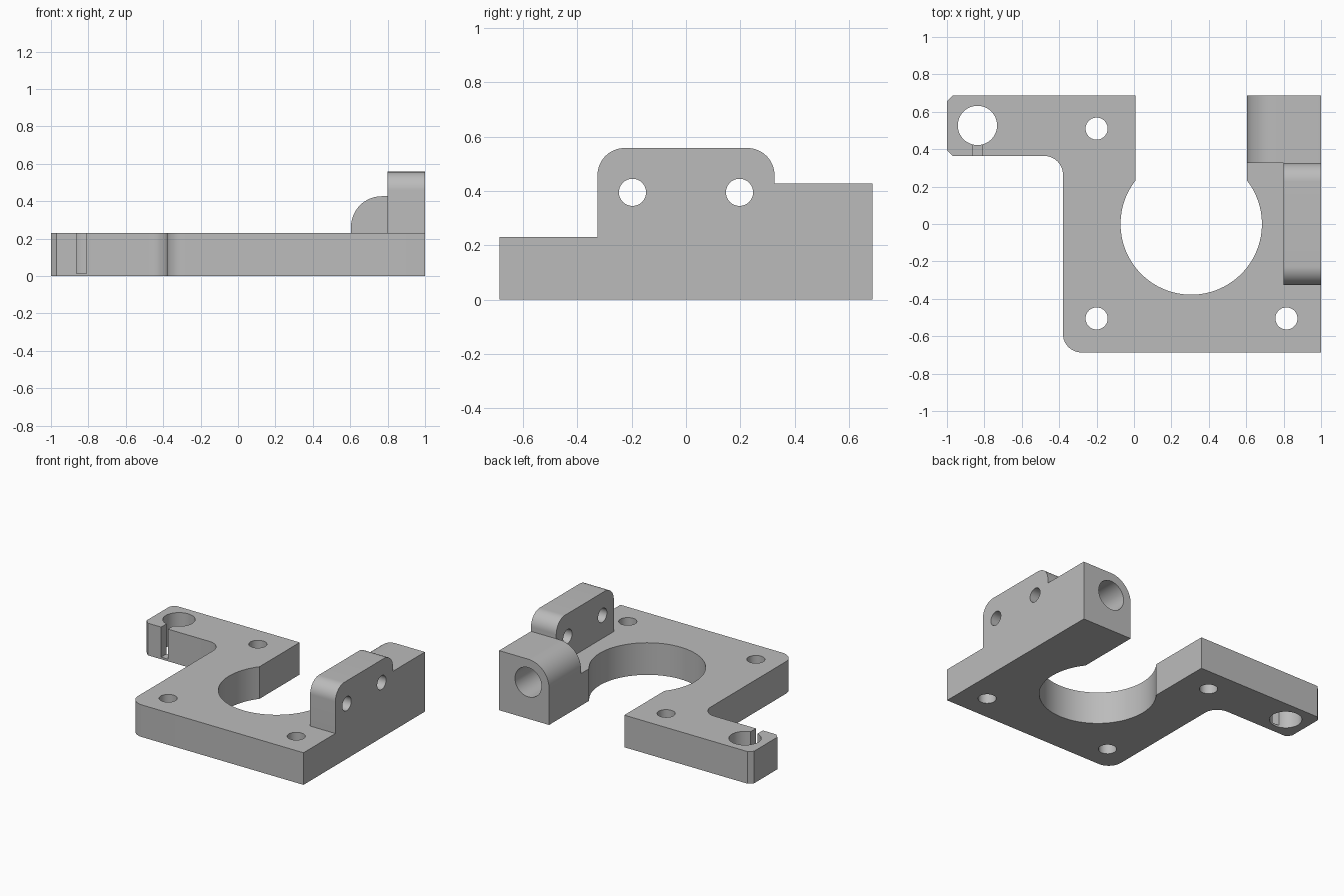
import bpy, math
from mathutils import Matrix, Vector

cube = bpy.data.objects.get("Cube")
if cube:
    bpy.data.objects.remove(cube, do_unlink=True)

grey = bpy.data.materials.new("plain grey")
grey.use_nodes = True
colour = (0.5, 0.5, 0.5, 1)
grey.diffuse_color = colour
grey.node_tree.nodes["Principled BSDF"].inputs["Base Color"].default_value = colour


def arc(cx, cy, r, start, end, steps=16):
    """Points on an arc, angles in degrees."""
    angles = [math.radians(start + (end - start) * i / steps) for i in range(steps + 1)]
    return [(cx + r * math.cos(a), cy + r * math.sin(a)) for a in angles]


def prism(name, outline, low, high, axis="z"):
    """Extrude a closed outline along an axis; (u, v) is the plane across it."""
    place = {"x": lambda u, v, w: (w, u, v),
             "y": lambda u, v, w: (u, w, v),
             "z": lambda u, v, w: (u, v, w)}[axis]
    n = len(outline)
    verts = [place(u, v, w) for w in (low, high) for u, v in outline]
    faces = [list(range(n))[::-1], list(range(n, 2 * n))]
    faces += [(i, (i + 1) % n, n + (i + 1) % n, n + i) for i in range(n)]
    if axis == "y":
        faces = [list(f)[::-1] for f in faces]
    mesh = bpy.data.meshes.new(name)
    mesh.from_pydata(verts, [], faces)
    mesh.materials.append(grey)
    obj = bpy.data.objects.new(name, mesh)
    bpy.context.collection.objects.link(obj)
    return obj


def hole(u, v, r, low, high, axis="z"):
    cutter = prism("hole_cutter", arc(u, v, r, 0, 360, 48)[:-1], low, high, axis)
    cutter.hide_render = True
    return cutter


def activate(obj):
    bpy.ops.object.select_all(action="DESELECT")
    obj.select_set(True)
    bpy.context.view_layer.objects.active = obj


def cut(obj, cutter):
    activate(obj)
    mod = obj.modifiers.new("cut", "BOOLEAN")
    mod.operation, mod.solver, mod.object = "DIFFERENCE", "EXACT", cutter
    bpy.ops.object.modifier_apply(modifier=mod.name)
    bpy.data.objects.remove(cutter, do_unlink=True)


TOP, BACK, TAB_END = 0.23, 0.687, 0.326

# Base plate with side arm and open round mouth
mouth_x, mouth_r, half_gap = 0.306, 0.378, 0.298
lip = math.degrees(math.acos(half_gap / mouth_r))
outline = [(-0.97, BACK), (-1, 0.657), (-1, 0.395), (-0.97, 0.364)]
outline += arc(-0.48, 0.264, 0.1, 90, 0)
outline += arc(-0.28, -BACK + 0.1, 0.1, 180, 270)
outline += [(1, -BACK), (1, BACK), (mouth_x + half_gap, BACK)]
outline += arc(mouth_x, 0, mouth_r, lip, -180 - lip, 64)
outline += [(mouth_x - half_gap, BACK)]
plate = prism("base_plate", outline, 0, TOP)

# Screw holes, rod hole and its slot
for x, y in ((-0.2, 0.51), (-0.2, -0.505), (0.815, -0.505)):
    cut(plate, hole(x, y, 0.059, -0.1, 0.4))
cut(plate, hole(-0.837, 0.527, 0.105, -0.1, 0.4))
slot = [(-0.864, 0.3), (-0.81, 0.3), (-0.81, 0.47), (-0.864, 0.47)]
cut(plate, prism("slot_cutter", slot, 0.015, 0.4))

# Rounded rod holder on the back corner
rod_x, rod_z, rod_r = 0.769, 0.262, 0.165
profile = [(1, TOP), (1, rod_z + rod_r)] + arc(rod_x, rod_z, rod_r, 90, 180)
profile += [(rod_x - rod_r, TOP)]
holder = prism("rod_holder", profile, TAB_END, BACK, "y")

# Blind rod socket through holder and plate
for part in (holder, plate):
    cut(part, hole(rod_x, rod_z, 0.105, 0.39, 0.8, "y"))

# Upright mounting tab
tab_top, fillet = 0.558, 0.1
profile = [(-TAB_END, TOP), (TAB_END, TOP)]
profile += arc(TAB_END - fillet, tab_top - fillet, fillet, 0, 90)
profile += arc(fillet - TAB_END, tab_top - fillet, fillet, 90, 180)
tab = prism("mounting_tab", profile, 0.8, 1, "x")
for side in (-1, 1):
    cut(tab, hole(side * 0.197, 0.395, 0.05, 0.7, 1.1, "x"))

# Smooth the curved walls and keep corners crisp
for part in (plate, holder, tab):
    activate(part)
    bpy.ops.object.shade_smooth_by_angle(angle=math.radians(25))
